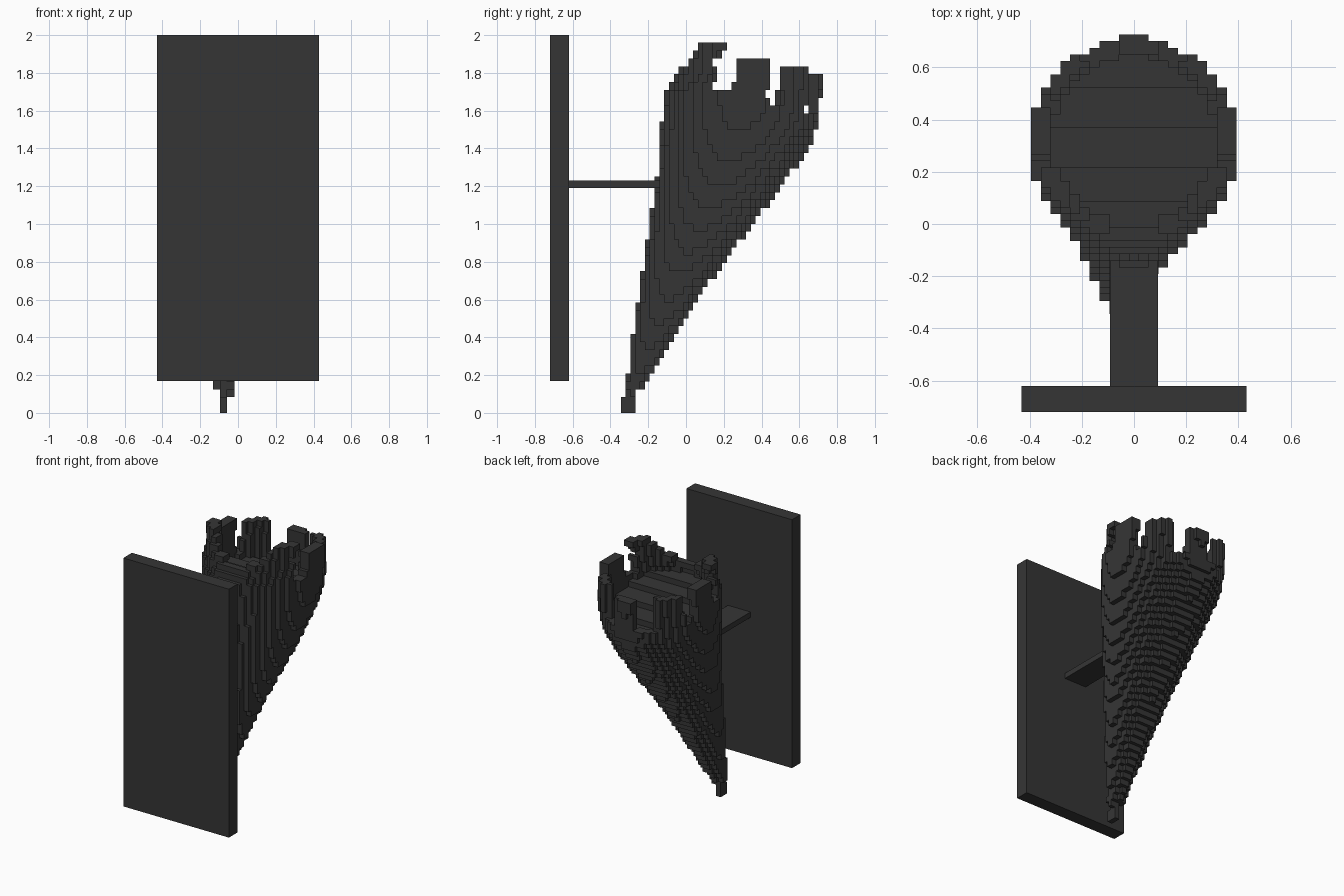
import bpy, bmesh, math

if "Cube" in bpy.data.objects:
    bpy.data.objects.remove(bpy.data.objects["Cube"])

iron = bpy.data.materials.new("dark_iron")
iron.diffuse_color = (0.036, 0.036, 0.036, 1)
iron.use_nodes = True
iron.node_tree.nodes["Principled BSDF"].inputs["Base Color"].default_value = iron.diffuse_color


def finish(name, bm):
    mesh = bpy.data.meshes.new(name)
    bm.to_mesh(mesh)
    bm.free()
    mesh.materials.append(iron)
    bpy.context.collection.objects.link(bpy.data.objects.new(name, mesh))


def box(name, lo, hi):
    bm = bmesh.new()
    bmesh.ops.create_cube(bm, size=1)
    for v in bm.verts:
        v.co = [(a + b) / 2 + c * (b - a) for a, b, c in zip(lo, hi, v.co)]
    finish(name, bm)


def lerp(table, z):
    for (z0, a), (z1, b) in zip(table, table[1:]):
        if z <= z1:
            return a + (b - a) * (z - z0) / (z1 - z0)
    return table[-1][1]


# wall plate and bracket arm
box("wall_plate", (-0.43, -0.72, 0.17), (0.43, -0.62, 2.0))
box("bracket_arm", (-0.092, -0.62, 1.19), (0.092, -0.12, 1.23))

# leaning cone: front edge, back edge and half width against height
FRONT = [(0, -.345), (.1, -.325), (.5, -.27), (.8, -.22), (1.2, -.16),
         (1.4, -.14), (1.7, -.115), (1.8, -.06), (2, -.03)]
BACK = [(0, -.285), (.1, -.26), (.2, -.19), (.5, 0), (.8, .2),
        (1.06, .4), (1.33, .6), (1.42, .66), (1.55, .71), (2, .725)]
HALF = [(0, .022), (.1, .035), (.2, .065), (.5, .13), (.8, .20), (1.2, .305),
        (1.5, .375), (1.65, .395), (2, .39)]
CELL = (0.0375, 0.0255, 0.0417)
ORIGIN = (-0.4695, -0.345, 0.0)
COUNT = (25, 42, 47)
# rim teeth: angle, half spread, top height
TEETH = [(88, 11, 1.80), (44, 14, 1.84), (136, 14, 1.84), (4, 14, 1.86),
         (176, 14, 1.86), (-52, 24, 1.96), (-128, 24, 1.96)]


def filled(x, y, z):
    f, b, hx = lerp(FRONT, z), lerp(BACK, z), lerp(HALF, z)
    cx = -0.078 * max(0, 1 - z / 1.3)
    u, v = (x - cx) / hx, (y - (f + b) / 2) / ((b - f) / 2)
    r = math.hypot(u, v)
    if r > 1:
        return False
    rim = 1.72 - 0.28 * (y - 0.18)
    if z < rim - 0.06:
        return True
    if r < 0.83:
        return False
    if z < rim:
        return True
    ang = math.degrees(math.atan2(v, u))
    for a, spread, top in TEETH:
        if a < 0 and z > 1.82:      # front teeth thin out and curl sideways
            spread = 13
            a += math.copysign(150 * (z - 1.82), a + 90)
        if z < top and abs((ang - a + 180) % 360 - 180) < spread:
            return True
    return False


cells = {(i, j, k) for i in range(COUNT[0]) for j in range(COUNT[1]) for k in range(COUNT[2])
         if filled(*(o + (n + .5) * s for o, n, s in zip(ORIGIN, (i, j, k), CELL)))}

# stepped torch cone: only the exposed sides of the blocks
bm = bmesh.new()
verts = {}


def corner(p):
    if p not in verts:
        verts[p] = bm.verts.new([o + n * s for o, n, s in zip(ORIGIN, p, CELL)])
    return verts[p]


for c in sorted(cells):
    for axis in range(3):
        for side in (0, 1):
            n = list(c)
            n[axis] += 2 * side - 1
            if tuple(n) in cells:
                continue
            ring = []
            for s, t in ((0, 0), (1, 0), (1, 1), (0, 1)):
                p = list(c)
                p[axis] += side
                p[(axis + 1) % 3] += s
                p[(axis + 2) % 3] += t
                ring.append(corner(tuple(p)))
            bm.faces.new(ring if side else ring[::-1])
finish("torch_cone", bm)
